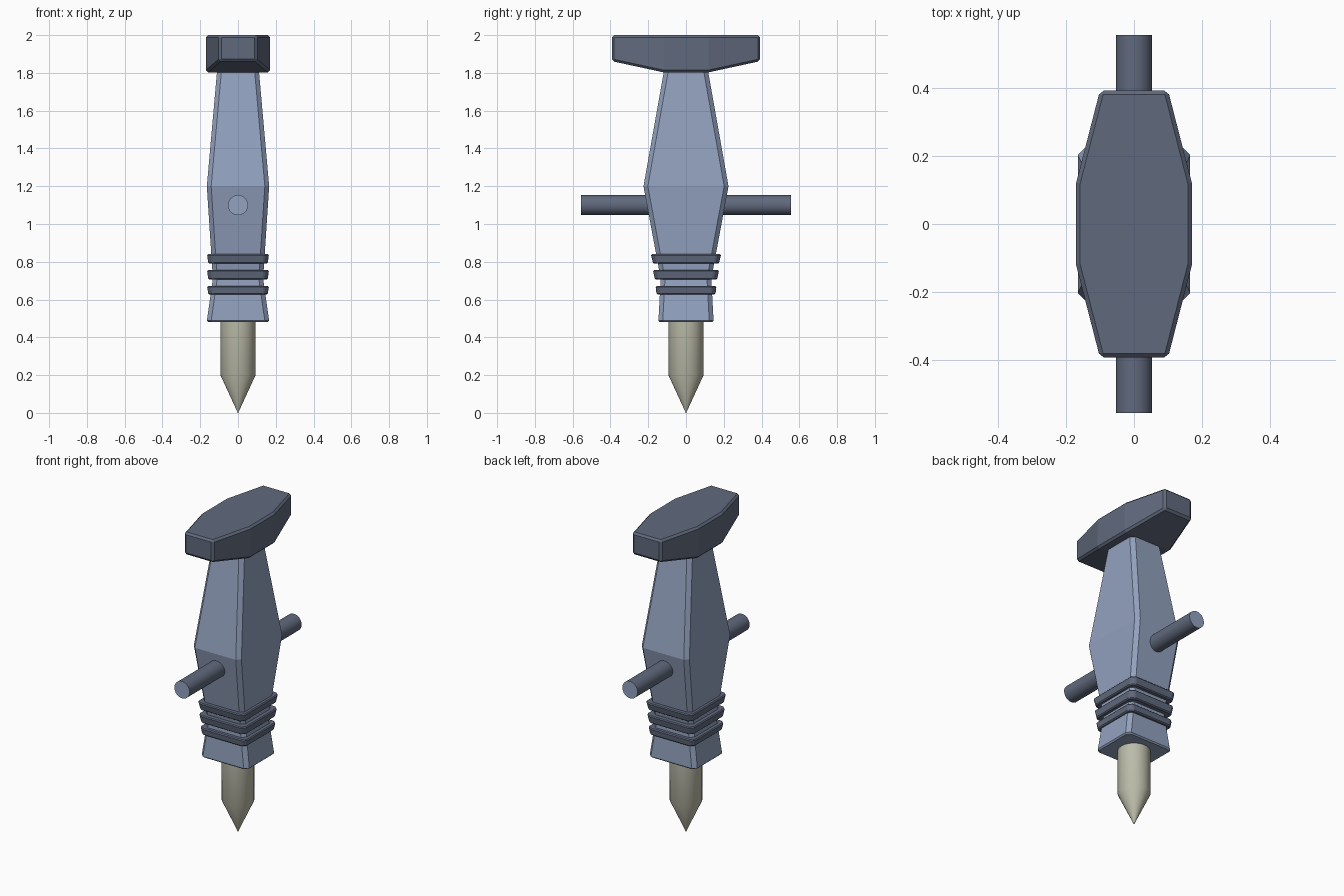
import bpy, bmesh, math
from mathutils import Matrix

if "Cube" in bpy.data.objects:
    bpy.data.objects.remove(bpy.data.objects["Cube"])


def material(name, rgb):
    m = bpy.data.materials.new(name)
    m.diffuse_color = (*rgb, 1)
    m.use_nodes = True
    m.node_tree.nodes["Principled BSDF"].inputs["Base Color"].default_value = m.diffuse_color
    return m


LIGHT = material("light blue metal", (0.29, 0.36, 0.52))
DARK = material("dark slate", (0.118, 0.142, 0.205))
STEEL = material("pale bit steel", (0.50, 0.50, 0.40))


def finish(bm, name, mats, bevel=0):
    bmesh.ops.recalc_face_normals(bm, faces=bm.faces)
    me = bpy.data.meshes.new(name)
    bm.to_mesh(me)
    bm.free()
    for m in mats:
        me.materials.append(m)
    ob = bpy.data.objects.new(name, me)
    bpy.context.collection.objects.link(ob)
    if bevel:
        b = ob.modifiers.new("bevel", 'BEVEL')
        b.width, b.segments, b.limit_method = bevel, 1, 'ANGLE'
        b.angle_limit = math.radians(30)
    return ob


def loft(bm, loops):
    """Skin rings of points with equal counts and cap both ends."""
    rings = [[bm.verts.new(p) for p in loop] for loop in loops]
    n = len(rings[0])
    for a, b in zip(rings, rings[1:]):
        for i in range(n):
            bm.faces.new((a[i], a[(i + 1) % n], b[(i + 1) % n], b[i]))
    bm.faces.new(rings[0][::-1])
    bm.faces.new(rings[-1])


def chamfered(z, x, y, c=0.023):
    """Rectangle section with cut corners."""
    return [(x, -y + c, z), (x, y - c, z), (x - c, y, z), (-x + c, y, z),
            (-x, y - c, z), (-x, -y + c, z), (-x + c, -y, z), (x - c, -y, z)]


def round_loop(r, z, n=32):
    return [(r * math.cos(2 * math.pi * i / n), r * math.sin(2 * math.pi * i / n), z)
            for i in range(n)]


def smooth(ob):
    bpy.ops.object.select_all(action='DESELECT')
    ob.select_set(True)
    bpy.context.view_layer.objects.active = ob
    bpy.ops.object.shade_smooth_by_angle(angle=math.radians(30))


# tapered body
bm = bmesh.new()
loft(bm, [chamfered(*s) for s in (
    (0.48, 0.157, 0.138), (0.488, 0.165, 0.146), (0.71, 0.133, 0.134),
    (1.20, 0.165, 0.225), (1.82, 0.110, 0.115))])
finish(bm, "body", [LIGHT])

# three collar rings, slightly wider at the top
for i, (z0, z1, y0, y1) in enumerate(((0.79, 0.84, 0.174, 0.186),
                                      (0.705, 0.757, 0.165, 0.175),
                                      (0.627, 0.672, 0.156, 0.161))):
    bm = bmesh.new()
    loft(bm, [chamfered(z0, 0.157, y0), chamfered(z1, 0.164, y1)])
    finish(bm, f"collar_ring_{i + 1}", [DARK], 0.006)

# head grip: long octagon, underside rising towards both ends
bm = bmesh.new()
half = [(0.10, -0.392, 1.862), (0.17, -0.12, 1.803), (0.17, 0.12, 1.803), (0.10, 0.392, 1.862)]
outline = half + [(-x, y, z) for x, y, z in reversed(half)]
low = [bm.verts.new(p) for p in outline]
top = [bm.verts.new((x, y, 2.0)) for x, y, z in outline]
for i in range(8):
    j = (i + 1) % 8
    bm.faces.new((low[i], low[j], top[j], top[i]))
bm.faces.new(top)
for i in range(3):
    bm.faces.new((low[i], low[i + 1], low[6 - i], low[7 - i]))
finish(bm, "head_grip", [DARK], 0.012)

# cross handle through the body, with light end caps
bm = bmesh.new()
loft(bm, [round_loop(0.053, -0.555), round_loop(0.053, 0.555)])
bm.transform(Matrix.Translation((0, 0, 1.10)) @ Matrix.Rotation(math.pi / 2, 4, 'X'))
for f in bm.faces:
    f.material_index = 1 if len(f.verts) > 4 else 0
smooth(finish(bm, "cross_handle", [DARK, LIGHT]))

# pointed bit
bm = bmesh.new()
loft(bm, [round_loop(0.001, 0.0), round_loop(0.093, 0.20), round_loop(0.093, 0.52)])
smooth(finish(bm, "pointed_bit", [STEEL]))
